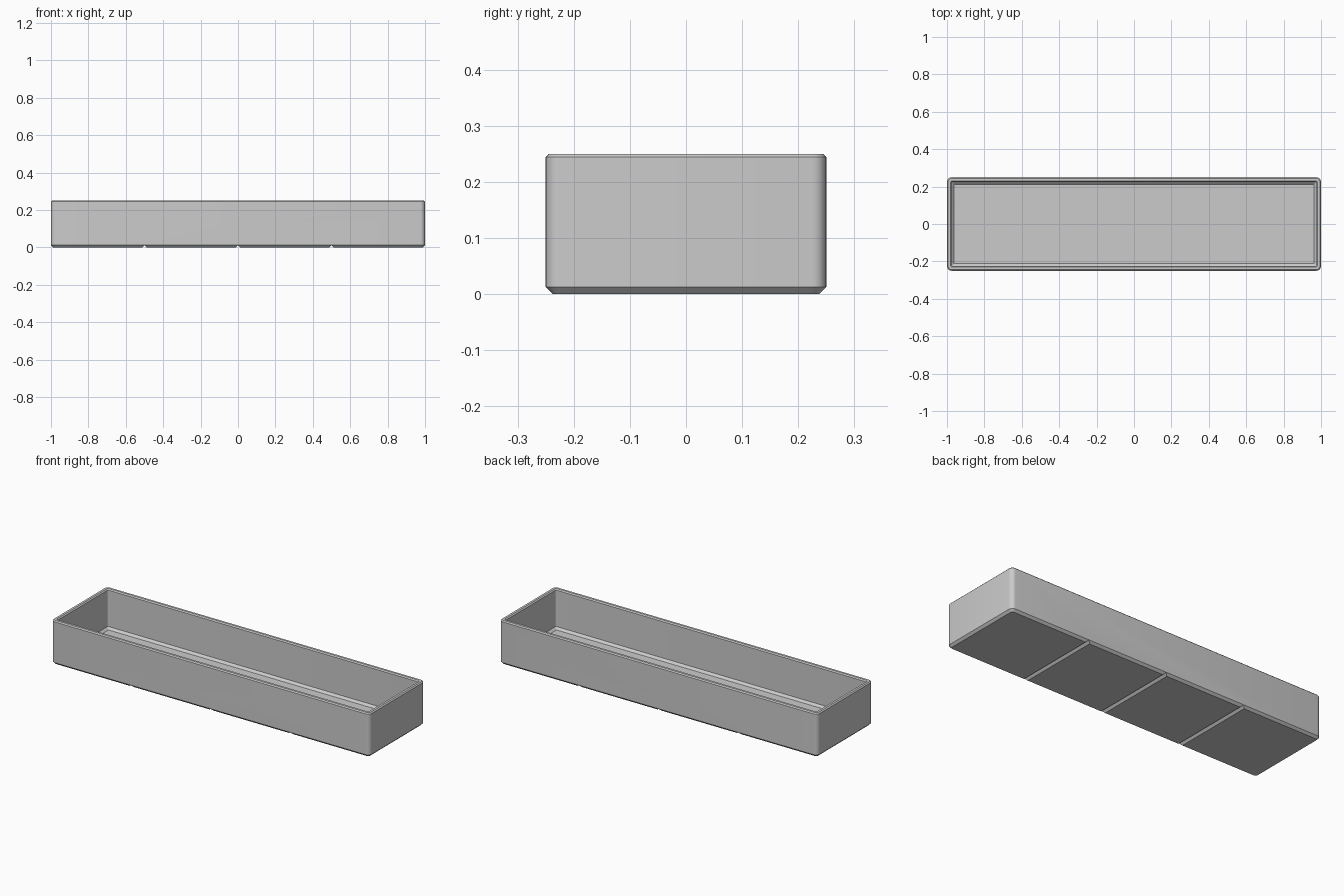
import bpy, bmesh, math

if "Cube" in bpy.data.objects:
    bpy.data.objects.remove(bpy.data.objects["Cube"])

grey = bpy.data.materials.new("plain grey")
grey.diffuse_color = (0.6, 0.6, 0.6, 1)
grey.use_nodes = True
grey.node_tree.nodes["Principled BSDF"].inputs["Base Color"].default_value = grey.diffuse_color


def rounded_ring(bm, hx, hy, r, z, seg=6):
    """Rounded rectangle of vertices, counter-clockwise."""
    ring = []
    for i, (sx, sy) in enumerate([(1, 1), (-1, 1), (-1, -1), (1, -1)]):
        for k in range(seg + 1):
            a = math.pi / 2 * (i + k / seg)
            ring.append(bm.verts.new((sx * (hx - r) + r * math.cos(a),
                                      sy * (hy - r) + r * math.sin(a), z)))
    return ring


def make_object(name, bm):
    bmesh.ops.recalc_face_normals(bm, faces=bm.faces)
    mesh = bpy.data.meshes.new(name)
    bm.to_mesh(mesh)
    bm.free()
    mesh.materials.append(grey)
    obj = bpy.data.objects.new(name, mesh)
    bpy.context.collection.objects.link(obj)
    return obj


# Tray shell: (inset from outside, corner radius, height) from base to floor
PROFILE = [(0.0125, 0.0125, 0), (0, 0.025, 0.0125), (0, 0.025, 0.244),
           (0.006, 0.019, 0.25), (0.019, 0.010, 0.25), (0.025, 0.006, 0.244),
           (0.025, 0.006, 0.0375), (0.0375, 0.004, 0.025)]
bm = bmesh.new()
rings = [rounded_ring(bm, 1 - d, 0.25 - d, r, z) for d, r, z in PROFILE]
for low, high in zip(rings, rings[1:]):
    n = len(low)
    for i in range(n):
        j = (i + 1) % n
        bm.faces.new((low[i], low[j], high[j], high[i]))
bm.faces.new(rings[0])
bm.faces.new(rings[-1])
tray = make_object("tray", bm)

# V grooves across the underside, dividing it into four pads
bm = bmesh.new()
for x in (-0.5, 0, 0.5):
    ends = [[bm.verts.new((x + dx, y, z)) for dx, z in
             ((-0.0225, -0.01), (0.0225, -0.01), (0, 0.0125))] for y in (-0.3, 0.3)]
    bm.faces.new(ends[0])
    bm.faces.new(ends[1])
    for i in range(3):
        j = (i + 1) % 3
        bm.faces.new((ends[0][i], ends[0][j], ends[1][j], ends[1][i]))
cutter = make_object("groove_cutter", bm)
cutter.hide_render = True

cut = tray.modifiers.new("grooves", 'BOOLEAN')
cut.operation = 'DIFFERENCE'
cut.solver = 'EXACT'
cut.object = cutter
bpy.context.view_layer.objects.active = tray
tray.select_set(True)
cutter.select_set(False)
bpy.ops.object.modifier_apply(modifier=cut.name)
bpy.data.objects.remove(cutter)

bpy.ops.object.shade_smooth_by_angle(angle=math.radians(30))
